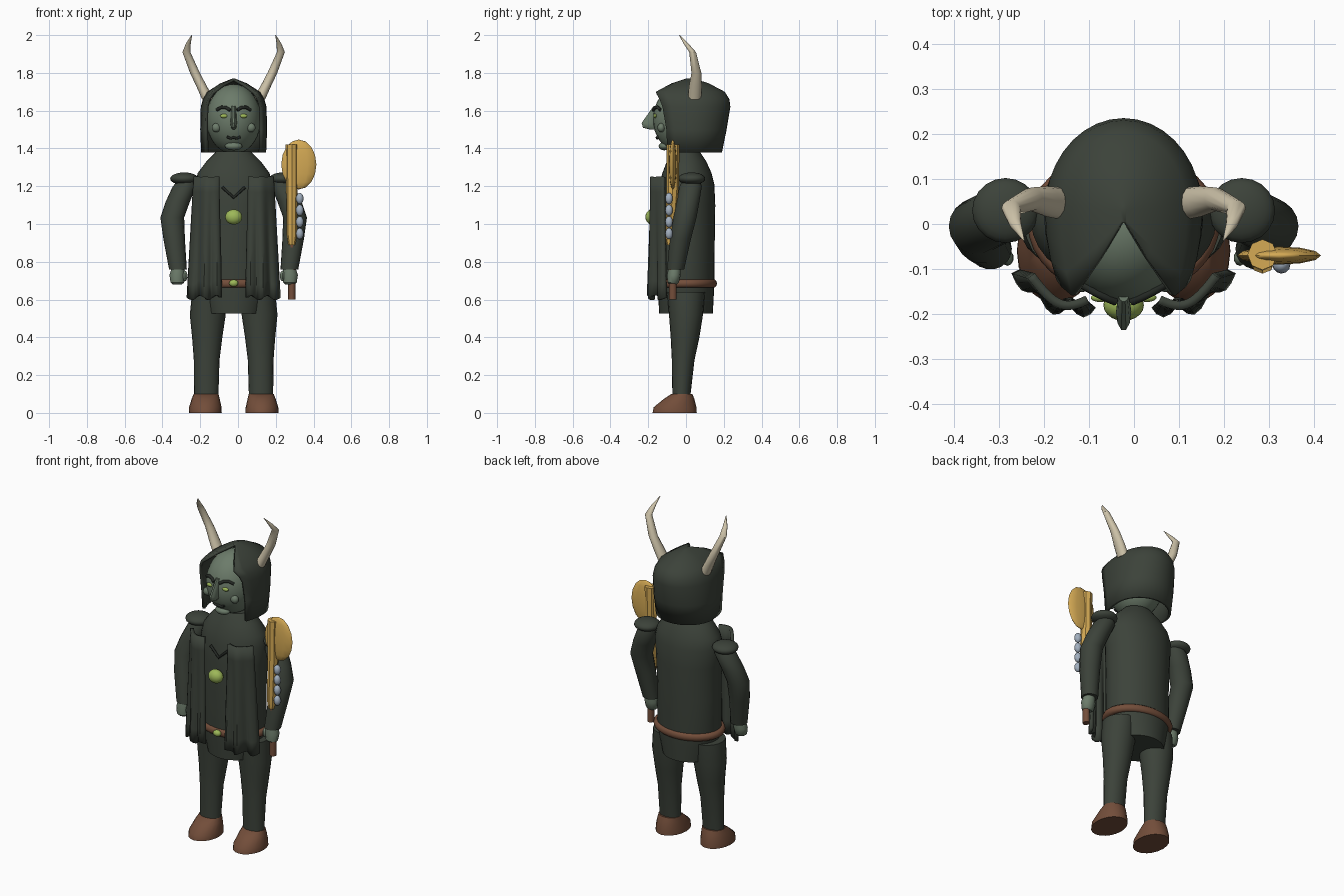
import bpy, bmesh, math
from math import sin, cos, pi, radians
from mathutils import Vector

if "Cube" in bpy.data.objects:
    bpy.data.objects.remove(bpy.data.objects["Cube"])

CX = -0.023  # body axis


def material(name, rgb):
    m = bpy.data.materials.new(name)
    m.use_nodes = True
    m.diffuse_color = (*rgb, 1)
    m.node_tree.nodes["Principled BSDF"].inputs["Base Color"].default_value = (*rgb, 1)
    return m


CLOTH = material("dark green cloth", (0.045, 0.055, 0.042))
SKIN = material("green skin", (0.15, 0.2, 0.145))
DARK = material("blackish hair", (0.018, 0.022, 0.018))
HORN = material("bone", (0.62, 0.55, 0.4))
GOLD = material("gold", (0.66, 0.4, 0.09))
BROWN = material("brown leather", (0.17, 0.075, 0.042))
GEM = material("lime gem", (0.34, 0.48, 0.1))
SILVER = material("pale steel", (0.36, 0.43, 0.52))
made = []


def finish(name, bm, mat):
    bmesh.ops.recalc_face_normals(bm, faces=bm.faces[:])
    mesh = bpy.data.meshes.new(name)
    bm.to_mesh(mesh)
    bm.free()
    mesh.materials.append(mat)
    ob = bpy.data.objects.new(name, mesh)
    bpy.context.collection.objects.link(ob)
    made.append(ob)
    return ob


def skin_rows(bm, rows, closed):
    n = len(rows[0])
    for a, b in zip(rows, rows[1:]):
        for i in range(n if closed else n - 1):
            j = (i + 1) % n
            bm.faces.new((a[i], a[j], b[j], b[i]))


def loft(name, rings, mat, n=20, side=1):
    """Stack of horizontal ellipses: x, y, z, radius x, radius y."""
    bm = bmesh.new()
    rows = []
    for x, y, z, rx, ry in rings:
        rows.append([bm.verts.new((CX + side * x + rx * cos(2 * pi * i / n),
                                   y + ry * sin(2 * pi * i / n), z)) for i in range(n)])
    skin_rows(bm, rows, True)
    bm.faces.new(rows[0])
    bm.faces.new(rows[-1])
    return finish(name, bm, mat)


def ball(name, loc, radii, mat, seg=20, rings=12):
    bm = bmesh.new()
    bmesh.ops.create_uvsphere(bm, u_segments=seg, v_segments=rings, radius=1)
    bmesh.ops.scale(bm, vec=radii, verts=bm.verts)
    bmesh.ops.translate(bm, vec=(loc[0] + CX, loc[1], loc[2]), verts=bm.verts)
    return finish(name, bm, mat)


def cord(name, points, radius, mat):
    cu = bpy.data.curves.new(name, "CURVE")
    cu.dimensions = "3D"
    cu.bevel_depth = radius
    cu.bevel_resolution = 2
    cu.use_fill_caps = True
    sp = cu.splines.new("POLY")
    sp.points.add(len(points) - 1)
    for p, (x, y, z) in zip(sp.points, points):
        p.co = (x + CX, y, z, 1)
    cu.materials.append(mat)
    bpy.context.collection.objects.link(bpy.data.objects.new(name, cu))


def thicken(ob, depth, offset):
    m = ob.modifiers.new("thickness", "SOLIDIFY")
    m.thickness = depth
    m.offset = offset


# Head and face
HEAD, HR = Vector((0, -0.01, 1.555)), Vector((0.145, 0.165, 0.185))


def on_face(x, z, out=0.0):
    k = 1 - (x / HR.x) ** 2 - ((z - HEAD.z) / HR.z) ** 2
    return (x, HEAD.y - HR.y * math.sqrt(max(k, 0)) - out, z)


ball("head", HEAD, HR, SKIN, 28, 18)
loft("nose", [(0, -0.16, 1.625, 0.011, 0.012), (0, -0.195, 1.535, 0.017, 0.042),
              (0, -0.19, 1.51, 0.014, 0.04), (0, -0.175, 1.5, 0.006, 0.015)], SKIN, 10)
ball("chin", on_face(0, 1.412), (0.046, 0.03, 0.022), SKIN)
cord("mouth", [on_face(x, z, 0.004) for x, z in
               ((-0.036, 1.462), (-0.016, 1.453), (0, 1.458), (0.016, 1.453), (0.036, 1.462))],
     0.007, DARK)
for s, tag in ((-1, "right"), (1, "left")):
    ball(tag + "_eye", on_face(s * 0.052, 1.572), (0.021, 0.01, 0.011), GEM, 14, 8)
    ball(tag + "_cheek", on_face(s * 0.092, 1.51), (0.024, 0.02, 0.024), SKIN, 14, 10)
    cord(tag + "_brow", [on_face(s * x, z, 0.004) for x, z in
                         ((0.018, 1.602), (0.04, 1.616), (0.065, 1.618), (0.09, 1.604))],
         0.009, DARK)

# Hood: horseshoe rows open at the front (z, width, back, front depth, opening angle)
bm = bmesh.new()
rows = []
for z, w, back, front, angle in ((1.378, 0.172, 0.16, 0.25, 121), (1.5, 0.177, 0.185, 0.26, 121),
                                 (1.62, 0.174, 0.205, 0.3, 121), (1.66, 0.163, 0.2, 0.32, 122),
                                 (1.70, 0.14, 0.175, 0.33, 125), (1.745, 0.07, 0.09, 0.165, 130),
                                 (1.77, 0.006, 0.01, 0.04, 135)):
    row = []
    for i in range(25):
        a = radians(angle) * (i / 12 - 1)
        depth = back if cos(a) > 0 else front
        row.append(bm.verts.new((CX + w * sin(a), 0.03 + depth * cos(a), z)))
    rows.append(row)
skin_rows(bm, rows, False)
bm.faces.new(rows[-1])
thicken(finish("hood", bm, CLOTH), 0.016, -1)

# Torso and tunic
loft("torso", [(0, 0, 0.525, 0.15, 0.142), (0, 0, 0.62, 0.175, 0.147), (0, 0, 0.69, 0.19, 0.15),
               (0, 0, 0.9, 0.187, 0.152), (0, 0.003, 1.1, 0.195, 0.152),
               (0, 0.005, 1.21, 0.205, 0.145), (0, 0.005, 1.27, 0.19, 0.13),
               (0, 0.003, 1.33, 0.145, 0.105), (0, 0, 1.385, 0.09, 0.072)], CLOTH, 32)
cord("neckline", [(-0.06, -0.145, 1.195), (0, -0.152, 1.14), (0.06, -0.145, 1.195)], 0.008, DARK)
ball("chest_gem", (0, -0.18, 1.037), (0.045, 0.035, 0.04), GEM)
bpy.ops.mesh.primitive_torus_add(major_radius=0.19, minor_radius=0.023, major_segments=36,
                                 minor_segments=10, location=(CX, 0, 0.685))
belt = bpy.context.object
belt.name = "belt"
belt.scale = (1, 0.77, 1)
belt.data.materials.append(BROWN)
made.append(belt)
ball("belt_gem", (0, -0.168, 0.687), (0.025, 0.018, 0.019), GEM, 14, 8)

# Mirrored limbs, horns and robe panels
for s, tag in ((-1, "right"), (1, "left")):
    loft(tag + "_horn", [(0.135, 0.045, 1.66, 0.032, 0.036), (0.17, 0.05, 1.73, 0.028, 0.034),
                         (0.205, 0.055, 1.80, 0.026, 0.026), (0.25, 0.035, 1.91, 0.021, 0.018),
                         (0.24, 0, 1.955, 0.013, 0.013), (0.222, -0.035, 2.0, 0.002, 0.002)],
         HORN, 12, s)
    loft(tag + "_arm", [(0.235, 0.03, 1.26, 0.03, 0.03), (0.26, 0.025, 1.2, 0.062, 0.06),
                        (0.295, 0.01, 1.12, 0.064, 0.062), (0.325, -0.005, 1.035, 0.063, 0.062),
                        (0.315, -0.03, 0.92, 0.057, 0.057), (0.295, -0.055, 0.76, 0.047, 0.046)],
         CLOTH, 18, s)
    ball(tag + "_shoulder_pad", (s * 0.262, 0.03, 1.24), (0.074, 0.072, 0.033), CLOTH)
    loft(tag + "_hand", [(0.295, -0.06, 0.775, 0.03, 0.032), (0.298, -0.064, 0.73, 0.042, 0.036),
                         (0.298, -0.068, 0.69, 0.036, 0.03), (0.298, -0.068, 0.68, 0.024, 0.02)],
         SKIN, 12, s)
    ball(tag + "_thumb", (s * 0.258, -0.075, 0.725), (0.014, 0.018, 0.028), SKIN, 10, 8)
    loft(tag + "_leg", [(0.13, 0, 0.64, 0.09, 0.1), (0.137, 0, 0.52, 0.095, 0.09),
                        (0.14, -0.005, 0.4, 0.08, 0.076), (0.143, -0.015, 0.28, 0.068, 0.06),
                        (0.145, -0.025, 0.08, 0.064, 0.047)], CLOTH, 20, s)
    loft(tag + "_boot", [(0.15, -0.06, 0, 0.087, 0.117), (0.15, -0.058, 0.03, 0.086, 0.113),
                         (0.148, -0.036, 0.075, 0.074, 0.08), (0.146, -0.022, 0.1, 0.066, 0.056)],
         BROWN, 20, s)
    bm = bmesh.new()
    rows = []
    for r in range(9):
        v = r / 8
        row = []
        for c in range(19):
            u = c / 18
            x = (0.205 + 0.035 * v) * (1 - u) + (0.075 + 0.005 * cos(3 * v)) * u
            y = (-0.115 + 0.01 * v) * (1 - u) - (0.168 + 0.012 * v) * u
            y -= 0.035 * sin(pi * u) + 0.014 * v * sin(5 * pi * u)
            z = 1.25 - 0.64 * v - 0.012 * v * sin(4 * pi * u)
            row.append(bm.verts.new((CX + s * x, y, z)))
        rows.append(row)
    skin_rows(bm, rows, False)
    thicken(finish(tag + "_robe_panel", bm, CLOTH), 0.02, 0)

# Gold scepter with brown grip and hanging beads
SX = 0.308
loft("scepter_grip", [(SX, -0.07, 0.6, 0.019, 0.021), (SX, -0.07, 0.92, 0.019, 0.021)], BROWN, 10)
loft("scepter_shaft", [(SX, -0.085, 0.89, 0.018, 0.018), (SX, -0.085, 0.94, 0.027, 0.025),
                       (SX, -0.07, 1.2, 0.03, 0.032), (SX, -0.068, 1.42, 0.033, 0.034)], GOLD, 8)
ball("scepter_blade", (0.345, -0.07, 1.315), (0.093, 0.02, 0.132), GOLD, 12, 8)
for i in range(4):
    ball("bead_%d" % (i + 1), (0.35, -0.09, 1.135 - 0.062 * i), (0.02, 0.02, 0.03), SILVER, 12, 8)

# Smooth shading with sharp creases
bpy.ops.object.select_all(action="DESELECT")
for ob in made:
    ob.select_set(True)
bpy.context.view_layer.objects.active = made[0]
bpy.ops.object.shade_smooth_by_angle(angle=radians(40))
